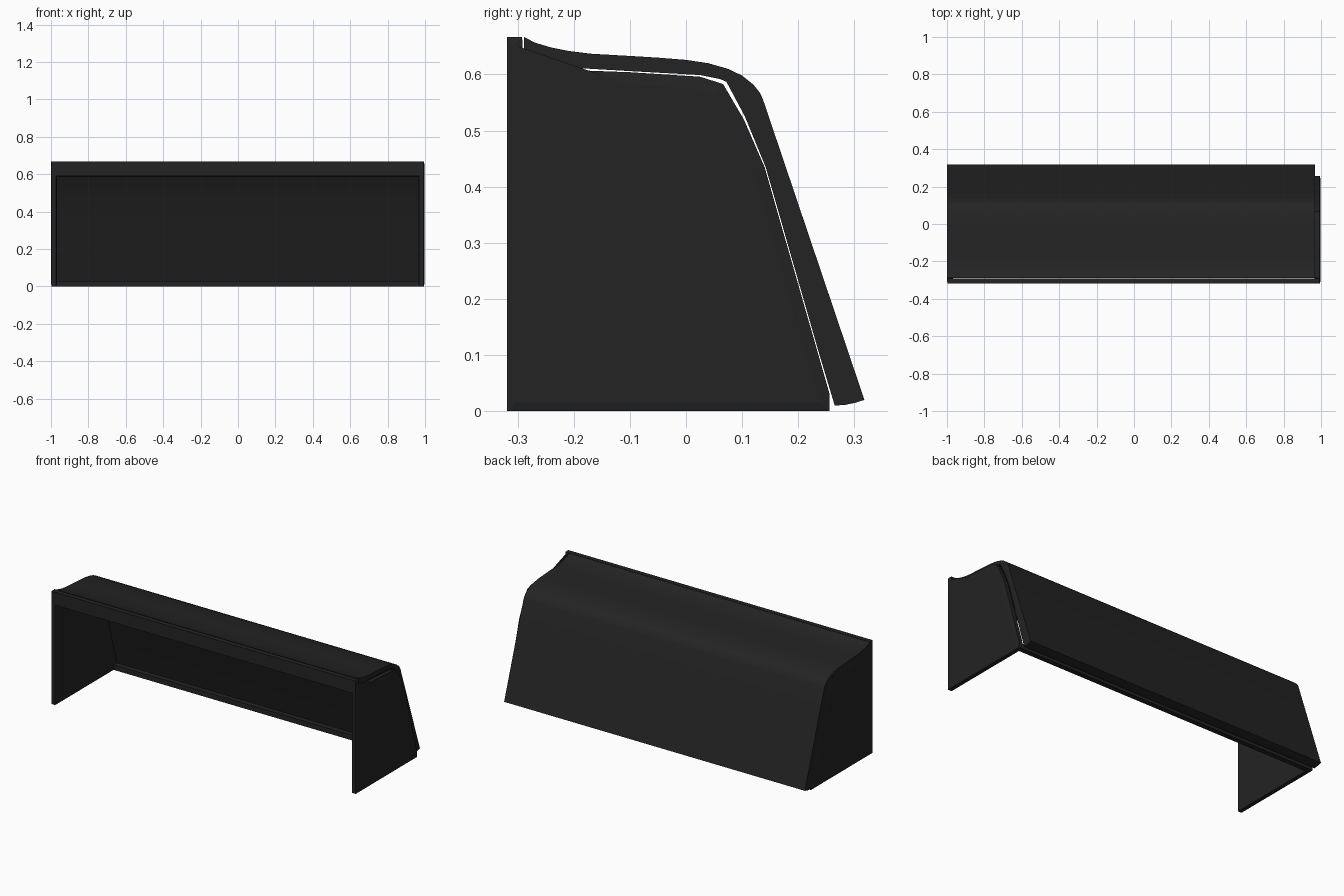
import bpy, bmesh

if "Cube" in bpy.data.objects:
    bpy.data.objects.remove(bpy.data.objects["Cube"])

mat = bpy.data.materials.new("dark_plastic")
mat.diffuse_color = (0.017, 0.017, 0.017, 1)
mat.use_nodes = True
mat.node_tree.nodes["Principled BSDF"].inputs["Base Color"].default_value = mat.diffuse_color


def extrude(name, profile, x0, x1, inset=0.0, raise_by=0.0, smooth=False):
    """Extrude a (y, z) outline along x, optionally with raised centres on both ends."""
    bm = bmesh.new()
    face = bm.faces.new([bm.verts.new((x0, y, z)) for y, z in profile])
    res = bmesh.ops.extrude_face_region(bm, geom=[face], use_keep_orig=True)
    top = [g for g in res["geom"] if isinstance(g, bmesh.types.BMVert)]
    bmesh.ops.translate(bm, verts=top, vec=(x1 - x0, 0, 0))
    bmesh.ops.recalc_face_normals(bm, faces=bm.faces)
    if inset:
        caps = [f for f in bm.faces if abs(f.normal.x) > 0.9]
        for f in caps:
            bmesh.ops.inset_individual(bm, faces=[f], thickness=inset, depth=raise_by)
    me = bpy.data.meshes.new(name)
    bm.to_mesh(me)
    bm.free()
    ob = bpy.data.objects.new(name, me)
    bpy.context.collection.objects.link(ob)
    me.materials.append(mat)
    if smooth:
        bpy.context.view_layer.objects.active = ob
        ob.select_set(True)
        bpy.ops.object.shade_smooth_by_angle(angle=0.5)
        ob.select_set(False)
    return ob


# End panels with a raised front corner and slightly raised centres
panel = [(-.319, 0), (.256, 0), (.256, .03), (.236, .1), (.14, .435), (.103, .52),
         (.066, .583), (.025, .596), (-.1, .604), (-.29, .611), (-.292, .667), (-.319, .667)]
extrude("left_panel", panel, -.996, -.972, .022, .004)
extrude("right_panel", panel, .969, .993, .022, .004)

# Curved cover over the top and back
outer = [(-.289, .667), (-.27, .657), (-.24, .648), (-.21, .642), (-.17, .637), (-.1, .633),
         (-.05, .630), (0, .626), (.04, .620), (.075, .610), (.1, .598), (.12, .582),
         (.132, .567), (.137, .556), (.318, .02), (.302, .015), (.283, .011)]
inner = [(.265, .010), (.238, .1), (.142, .435), (.105, .525), (.072, .587), (.06, .592),
         (.025, .599), (-.1, .606), (-.289, .617)]
extrude("cover", outer + inner, -1, .967, smooth=True)

# Long rails joining the panels: top front and bottom back
extrude("front_top_rail", [(-.319, .59), (-.299, .59), (-.292, .611), (-.292, .667), (-.319, .667)],
        -.975, .972)
extrude("back_bottom_rail", [(.226, 0), (.256, 0), (.256, .03), (.226, .03)], -.975, .972)
